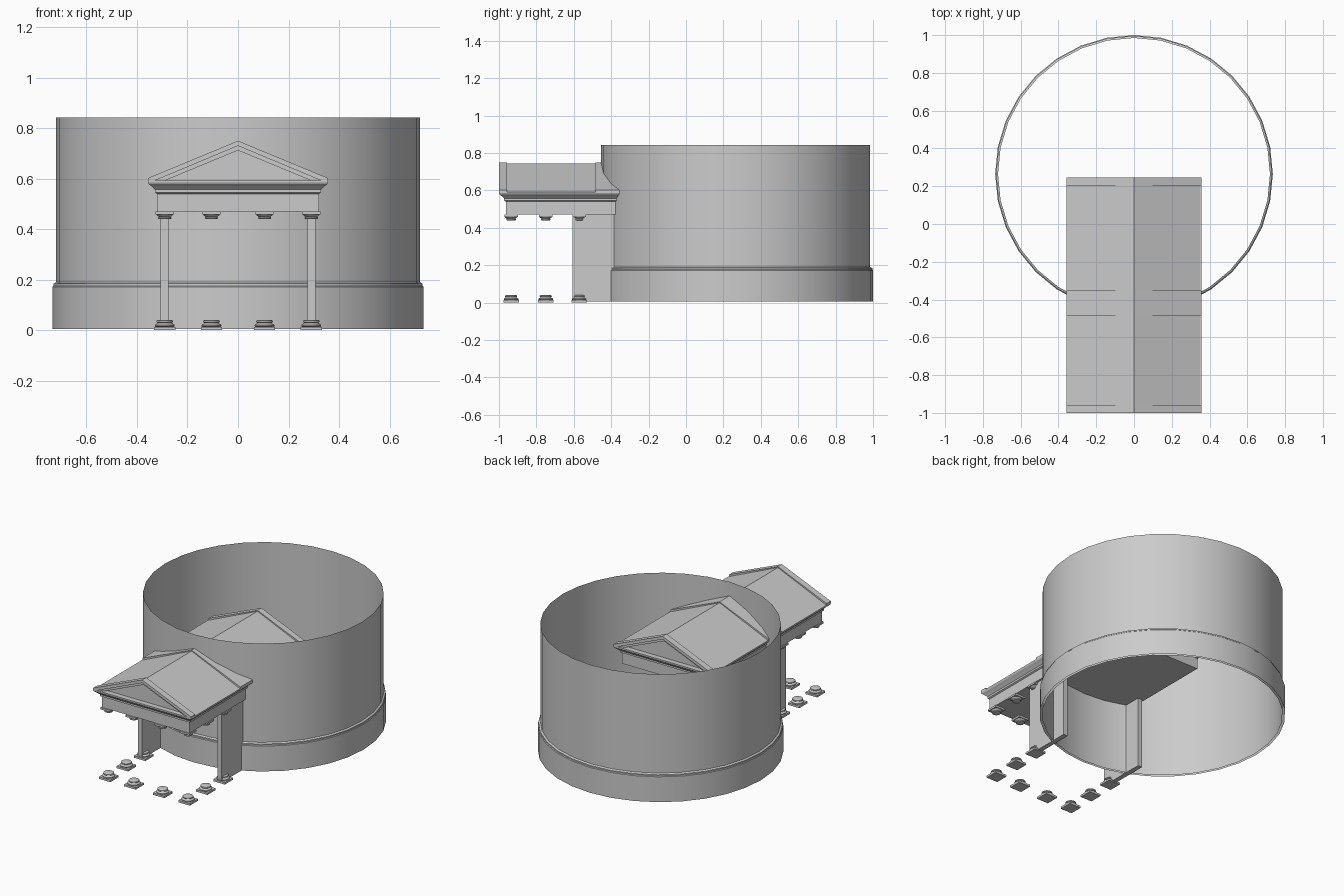
import bpy, bmesh, math

if "Cube" in bpy.data.objects:
    bpy.data.objects.remove(bpy.data.objects["Cube"])

CY = 0.265            # drum centre in y
Y0, Y1 = -1.0, 0.245  # portico front and back


def make(name, bm, smooth=False):
    bmesh.ops.recalc_face_normals(bm, faces=bm.faces)
    me = bpy.data.meshes.new(name)
    bm.to_mesh(me)
    bm.free()
    ob = bpy.data.objects.new(name, me)
    bpy.context.collection.objects.link(ob)
    if smooth:
        bpy.context.view_layer.objects.active = ob
        ob.select_set(True)
        bpy.ops.object.shade_smooth_by_angle(angle=math.radians(30))
        ob.select_set(False)
    return ob


def lathe(bm, profile, cx, cy, n):
    rings = [[bm.verts.new((cx + r * math.sin(2 * math.pi * i / n),
                            cy + r * math.cos(2 * math.pi * i / n), z))
              for i in range(n)] for r, z in profile]
    for a, b in zip(rings, rings[1:]):
        for i in range(n):
            j = (i + 1) % n
            bm.faces.new((a[i], a[j], b[j], b[i]))
    return rings


def box(bm, x0, x1, y0, y1, z0, z1):
    v = bmesh.ops.create_cube(bm, size=1)["verts"]
    for p in v:
        p.co = ((x0, x1)[p.co.x > 0], (y0, y1)[p.co.y > 0], (z0, z1)[p.co.z > 0])


def prism(bm, pts, y0, y1):
    # extrude an xz outline along y
    a = [bm.verts.new((x, y0, z)) for x, z in pts]
    b = [bm.verts.new((x, y1, z)) for x, z in pts]
    bm.faces.new(a)
    bm.faces.new(b[::-1])
    for i in range(len(a)):
        j = (i + 1) % len(a)
        bm.faces.new((a[i], b[i], b[j], a[j]))


# open drum wall and the plinth band around its foot
bm = bmesh.new()
lathe(bm, [(0.72, 0.005), (0.72, 0.842)], 0, CY, 32)
make("drum_wall", bm, True)
bm = bmesh.new()
lathe(bm, [(0.735, 0.005), (0.735, 0.172), (0.731, 0.176), (0.731, 0.184), (0.72, 0.19)], 0, CY, 32)
make("drum_base", bm, True)

# entablature: stacked rectangular outlines, inset d from the eave
bm = bmesh.new()
levels = [(0.037, 0.47), (0.037, 0.54), (0.028, 0.545), (0.028, 0.557),
          (0.014, 0.57), (0.004, 0.578), (0.0, 0.585), (0.0, 0.592)]
rings = []
for d, z in levels:
    x = 0.357 - d
    rings.append([bm.verts.new(p) for p in ((-x, Y0 + d, z), (x, Y0 + d, z),
                                            (x, Y1 - d, z), (-x, Y1 - d, z))])
for a, b in zip(rings, rings[1:]):
    for i in range(4):
        j = (i + 1) % 4
        bm.faces.new((a[i], a[j], b[j], b[i]))
bm.faces.new(rings[0])
bm.faces.new(rings[-1])
make("entablature", bm)

# main roof slopes with recessed pediment faces
bm = bmesh.new()
prism(bm, [(-0.35, 0.592), (0.35, 0.592), (0, 0.744)], Y0 + 0.035, Y1 - 0.035)
make("roof", bm)


# stepped raking cornices on both gables, raised band between roof panels
def chevron(bm, half, top, inner, bottom, y0, y1):
    prism(bm, [(-half, 0.592), (-half, 0.602), (0, top), (half, 0.602), (half, 0.592),
               (inner, 0.592), (0, bottom), (-inner, 0.592)], y0, y1)


bm = bmesh.new()
chevron(bm, 0.357, 0.75, 0.33, 0.73, Y0, Y0 + 0.042)
chevron(bm, 0.335, 0.735, 0.29, 0.712, Y0 + 0.015, Y0 + 0.04)
chevron(bm, 0.357, 0.75, 0.33, 0.73, -0.485, -0.35)
chevron(bm, 0.335, 0.735, 0.29, 0.712, Y1 - 0.04, Y1 - 0.015)
chevron(bm, 0.357, 0.75, 0.33, 0.73, Y1 - 0.042, Y1)
make("raking_cornice", bm)

# side walls running from the last columns into the drum
bm = bmesh.new()
for s in (-1, 1):
    xs = sorted((s * 0.275, s * 0.306))
    box(bm, *xs, -0.607, -0.29, 0.005, 0.47)
make("side_walls", bm)

# column bases and capitals (no shafts)
spots = [(s * x, y) for s in (-1, 1)
         for x, y in ((0.29, -0.935), (0.105, -0.935), (0.29, -0.75), (0.29, -0.57))]
base = [(0.034, 0.012), (0.039, 0.016), (0.039, 0.021), (0.033, 0.025), (0.029, 0.029),
        (0.033, 0.033), (0.032, 0.038), (0.025, 0.041)]
cap = [(0.021, 0.44), (0.026, 0.442), (0.026, 0.446), (0.023, 0.449), (0.03, 0.454), (0.034, 0.459)]
bm_base, bm_cap = bmesh.new(), bmesh.new()
for x, y in spots:
    box(bm_base, x - 0.042, x + 0.042, y - 0.042, y + 0.042, 0, 0.013)
    r = lathe(bm_base, base, x, y, 16)
    bm_base.faces.new(r[-1])
    box(bm_cap, x - 0.036, x + 0.036, y - 0.036, y + 0.036, 0.458, 0.47)
    r = lathe(bm_cap, cap, x, y, 16)
    bm_cap.faces.new(r[0])
make("column_bases", bm_base, True)
make("column_capitals", bm_cap, True)
